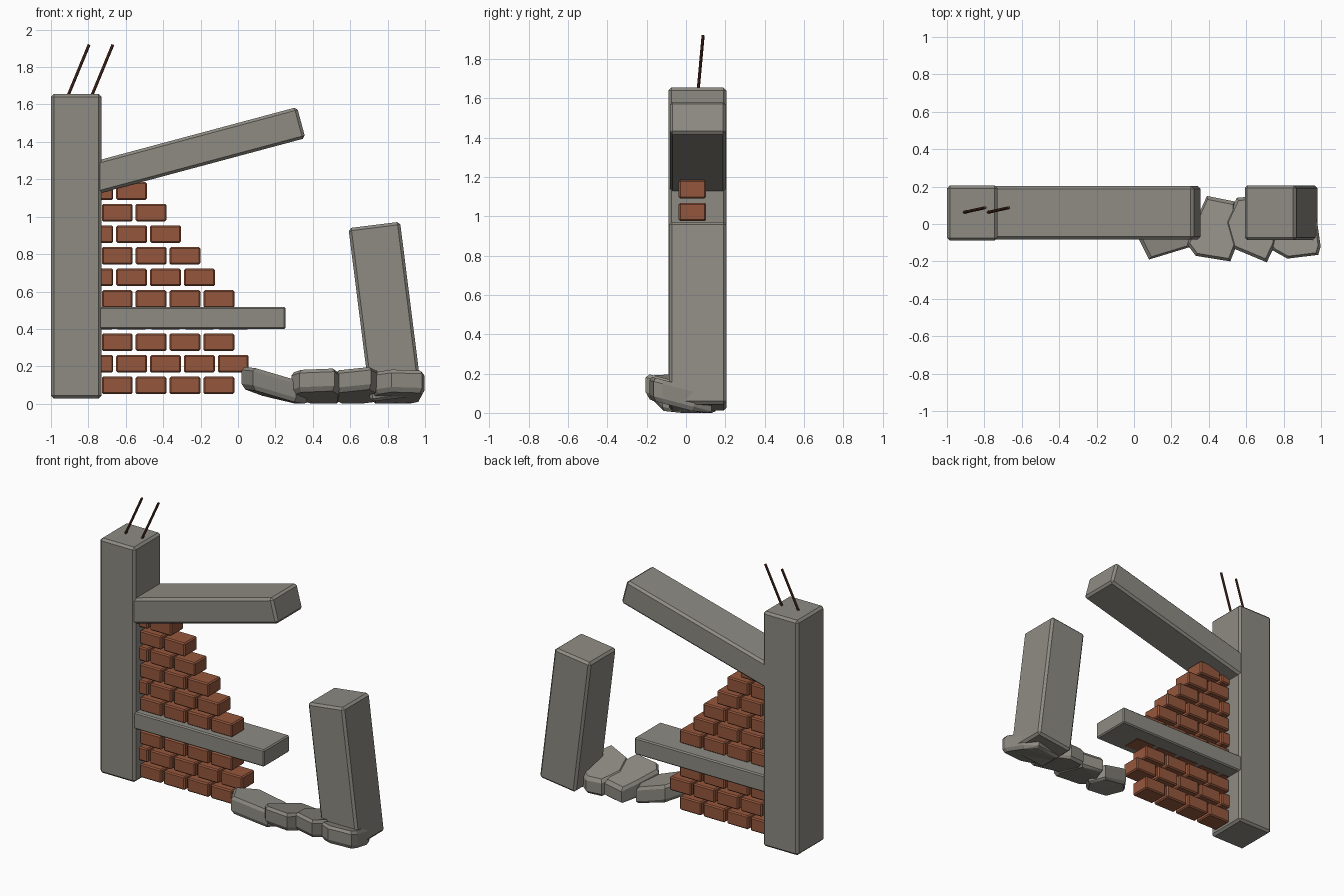
import bpy, bmesh, math
from mathutils import Matrix, Vector

if "Cube" in bpy.data.objects:
    bpy.data.objects.remove(bpy.data.objects["Cube"])


def material(name, rgb):
    m = bpy.data.materials.new(name)
    m.diffuse_color = (*rgb, 1)
    m.use_nodes = True
    m.node_tree.nodes["Principled BSDF"].inputs["Base Color"].default_value = m.diffuse_color
    return m


CONCRETE = material("concrete grey", (0.27, 0.258, 0.226))
BRICK = material("brick red", (0.30, 0.095, 0.046))
RUST = material("rusty steel", (0.10, 0.036, 0.02))


def finish(name, bm, mat):
    bmesh.ops.recalc_face_normals(bm, faces=bm.faces[:])
    me = bpy.data.meshes.new(name)
    bm.to_mesh(me)
    bm.free()
    me.materials.append(mat)
    ob = bpy.data.objects.new(name, me)
    bpy.context.collection.objects.link(ob)
    return ob


def add_box(bm, center, size, bevel, tilt=0.0):
    """Chamfered box, tilted in the xz plane (positive lifts its right end)."""
    part = bmesh.new()
    bmesh.ops.create_cube(part, size=1, matrix=Matrix.Diagonal((*size, 1)))
    bmesh.ops.bevel(part, geom=part.edges[:], offset=bevel, segments=1, affect='EDGES')
    part.transform(Matrix.Translation(center) @ Matrix.Rotation(-math.radians(tilt), 4, 'Y'))
    tmp = bpy.data.meshes.new("tmp")
    part.to_mesh(tmp)
    part.free()
    bm.from_mesh(tmp)
    bpy.data.meshes.remove(tmp)


def box(name, center, size, bevel, mat, tilt=0.0):
    bm = bmesh.new()
    add_box(bm, center, size, bevel, tilt)
    return finish(name, bm, mat)


def rod(name, a, b, radius, mat):
    a, b = Vector(a), Vector(b)
    d = b - a
    bm = bmesh.new()
    bmesh.ops.create_cone(bm, cap_ends=True, segments=8, radius1=radius, radius2=radius, depth=d.length)
    bm.transform(Matrix.Translation((a + b) / 2) @ d.to_track_quat('Z', 'Y').to_matrix().to_4x4())
    return finish(name, bm, mat)


def chunk(name, outline, z, slope_x, slope_y, thick=0.12):
    """Broken slab: hull of a plan outline, chamfered above and below, lying on a slope."""
    cx = sum(p[0] for p in outline) / len(outline)
    cy = sum(p[1] for p in outline) / len(outline)
    bm = bmesh.new()
    for scale, h in ((0.9, -0.5), (1, -0.3), (1, 0.33), (0.9, 0.5)):
        for px, py in outline:
            x, y = cx + (px - cx) * scale, cy + (py - cy) * scale
            zz = z + slope_x * (x - cx) + slope_y * (y - cy) + h * thick
            bm.verts.new((x, y, max(zz, 0.0)))
    res = bmesh.ops.convex_hull(bm, input=bm.verts[:])
    junk = {g for g in res["geom_interior"] + res["geom_unused"] if isinstance(g, bmesh.types.BMVert)}
    bmesh.ops.delete(bm, geom=list(junk), context='VERTS')
    bmesh.ops.dissolve_limit(bm, angle_limit=0.02, verts=bm.verts[:], edges=bm.edges[:])
    return finish(name, bm, CONCRETE)


# Standing column, its beams and the broken leaning post
box("column", (-0.865, 0.058, 0.842), (0.27, 0.295, 1.627), 0.015, CONCRETE)
ang = math.radians(15)
length = 1.20
box("raised_beam", (0.338 - length / 2 * math.cos(ang), 0.06, 1.503 - length / 2 * math.sin(ang)),
    (length, 0.285, 0.172), 0.015, CONCRETE, 15)
box("lintel", (-0.3, 0.06, 0.458), (1.11, 0.28, 0.117), 0.008, CONCRETE)
box("leaning_post", (0.787, 0.06, 0.492), (0.278, 0.293, 0.935), 0.015, CONCRETE, 7.2)

# Bare reinforcement rods in the column top
for i, x in enumerate((-0.92, -0.793)):
    rod(f"rebar_{i + 1}", (x, 0.06, 1.62), (x + 0.124, 0.087, 1.92), 0.008, RUST)

# Stepped brick wall: rows alternate by half a brick, missing more bricks higher up
wall = bmesh.new()
PITCH, ROW, LONG, TALL = 0.181, 0.1155, 0.165, 0.094
missing = (0, 0, 0, 0, 0, 1, 1, 2, 2, 3)
for r, gone in enumerate(missing):
    right, count = (0.057, 5) if r % 2 else (-0.02, 4)
    for k in range(gone, count):
        add_box(wall, (right - k * PITCH - LONG / 2, 0.032, 0.051 + r * ROW + TALL / 2),
                (LONG, 0.138, TALL), 0.008)
finish("brick_wall", wall, BRICK)

# Rubble slabs tipped back along the ground
chunk("rubble_1", [(0.02, -0.07), (0.08, -0.19), (0.31, -0.12), (0.37, -0.02),
                   (0.32, 0.09), (0.12, 0.06)], 0.09, -0.27, -0.08)
chunk("rubble_2", [(0.285, -0.11), (0.33, -0.17), (0.515, -0.2), (0.55, -0.11),
                   (0.54, 0.12), (0.39, 0.15), (0.34, 0.04)], 0.092, 0, -0.25)
chunk("rubble_3", [(0.55, 0.14), (0.49, 0.01), (0.53, -0.13), (0.71, -0.205),
                   (0.755, -0.11), (0.76, 0.08), (0.66, 0.15)], 0.092, 0, -0.25)
chunk("rubble_4", [(0.72, -0.1), (0.74, -0.14), (0.82, -0.185), (0.985, -0.165), (0.998, -0.12),
                   (0.975, 0.04), (0.92, 0.13), (0.72, 0.1)], 0.092, 0, -0.26)
